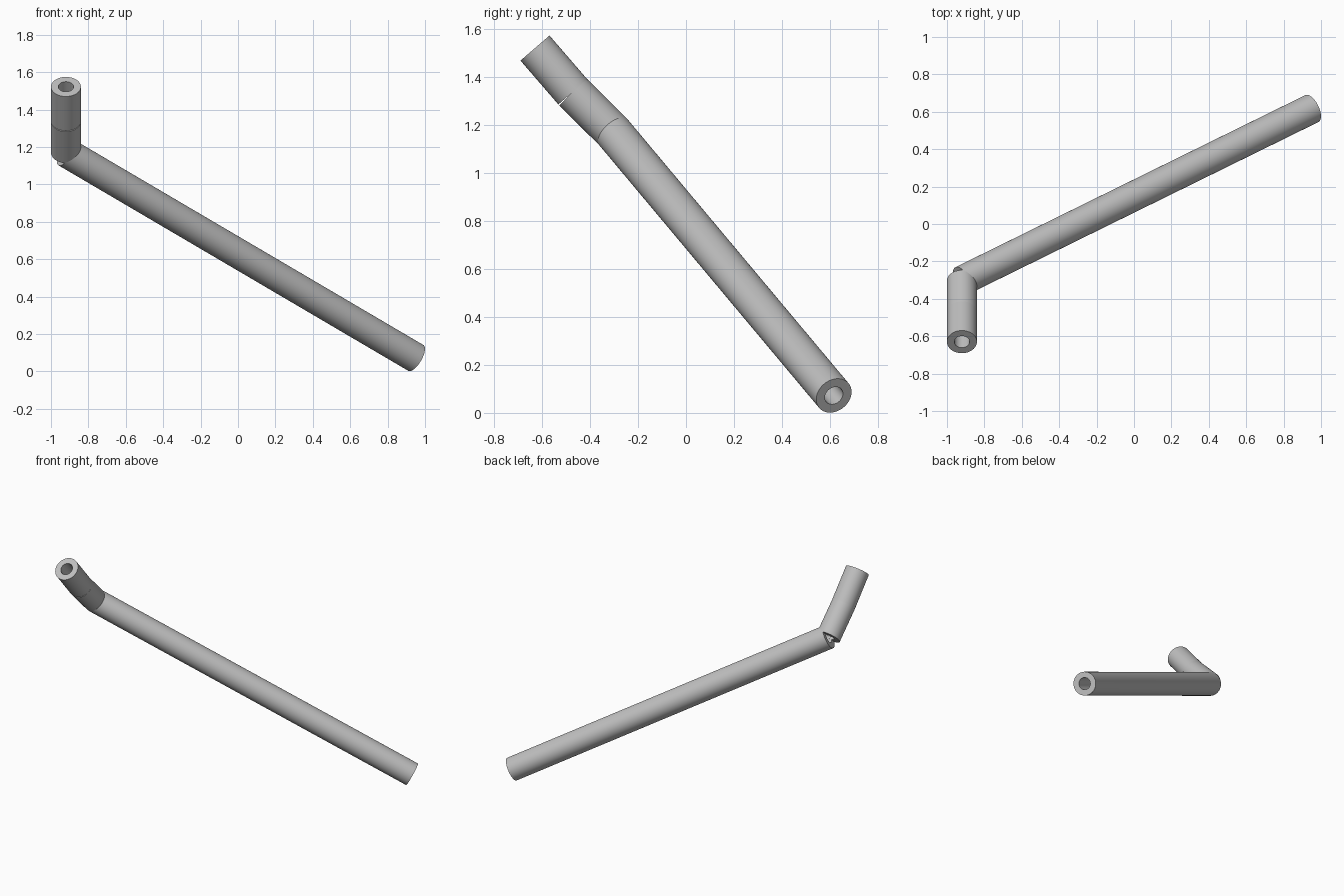
import bpy, bmesh, math
from mathutils import Vector

cube = bpy.data.objects.get("Cube")
if cube:
    bpy.data.objects.remove(cube, do_unlink=True)

OUTER, BORE, SIDES = 0.08, 0.041, 64

grey = bpy.data.materials.new("plain grey")
grey.use_nodes = True
colour = (0.52, 0.52, 0.52, 1)
grey.diffuse_color = colour
grey.node_tree.nodes["Principled BSDF"].inputs["Base Color"].default_value = colour


def pipe(name, start, end):
    """Straight hollow pipe with square-cut ends: a wall section spun about its axis."""
    start, end = Vector(start), Vector(end)
    axis = end - start
    length = axis.length
    bm = bmesh.new()
    section = [(OUTER, 0), (OUTER, length), (BORE, length), (BORE, 0)]
    verts = [bm.verts.new((r, 0, z)) for r, z in section]
    edges = [bm.edges.new((verts[i], verts[(i + 1) % 4])) for i in range(4)]
    bmesh.ops.spin(bm, geom=verts + edges, cent=(0, 0, 0), axis=(0, 0, 1),
                   angle=math.tau, steps=SIDES, use_merge=True)
    bmesh.ops.remove_doubles(bm, verts=bm.verts, dist=0.0001)
    bmesh.ops.recalc_face_normals(bm, faces=bm.faces)
    mesh = bpy.data.meshes.new(name)
    bm.to_mesh(mesh)
    bm.free()
    mesh.materials.append(grey)
    obj = bpy.data.objects.new(name, mesh)
    bpy.context.collection.objects.link(obj)
    obj.location = start
    obj.rotation_euler = axis.to_track_quat("Z", "Y").to_euler()
    bpy.ops.object.select_all(action="DESELECT")
    obj.select_set(True)
    bpy.context.view_layer.objects.active = obj
    bpy.ops.object.shade_smooth_by_angle(angle=math.radians(30))
    return obj


# Joints of the pipe run, from the top opening to the low far end
top_end = (-0.92, -0.63, 1.522)
upper_bend = (-0.92, -0.472, 1.339)
elbow = (-0.92, -0.303, 1.171)
far_end = (0.951, 0.617, 0.072)

pipe("upper_pipe", top_end, upper_bend)
pipe("middle_pipe", upper_bend, elbow)
pipe("long_pipe", elbow, far_end)
